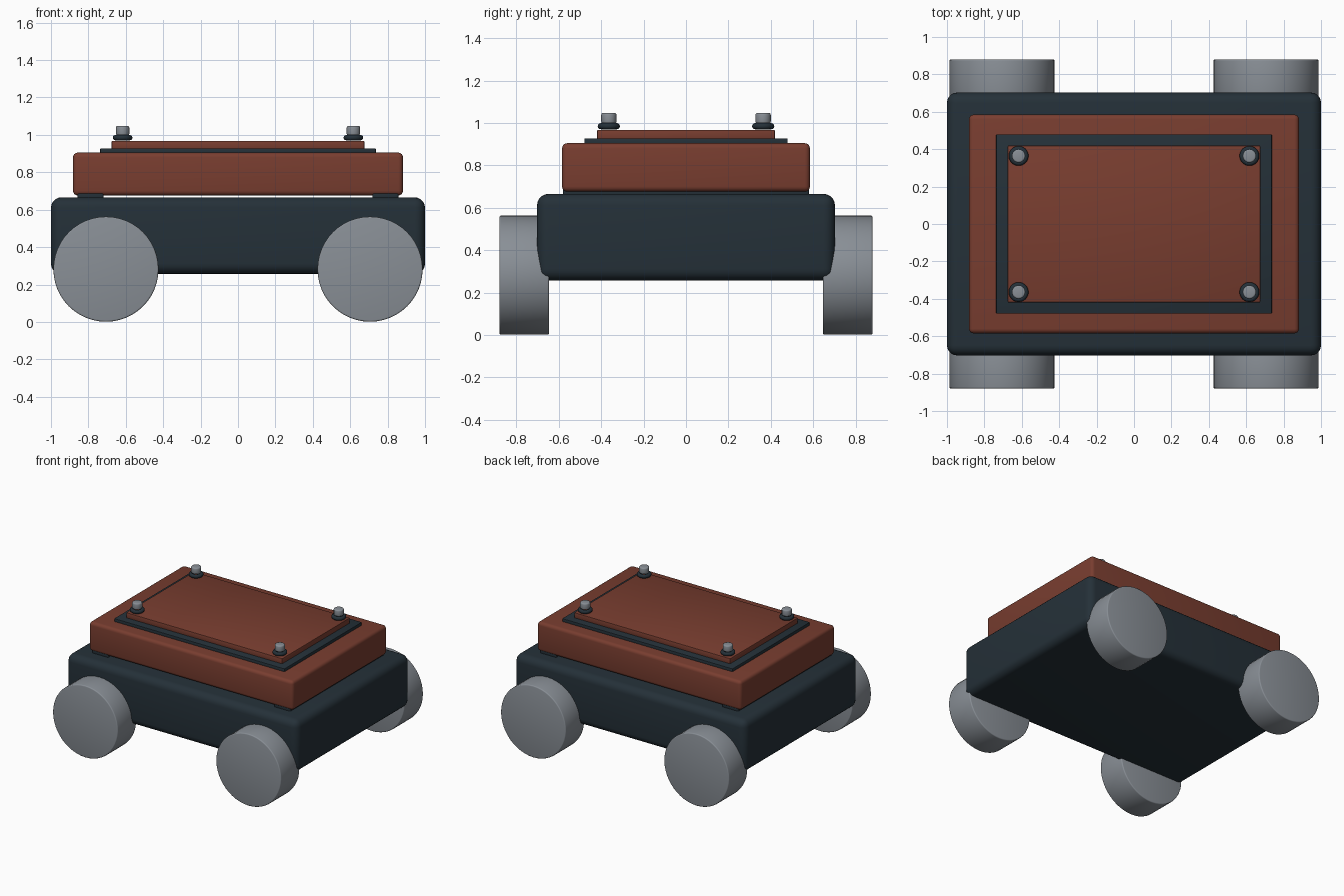
import bpy, math

if "Cube" in bpy.data.objects:
    bpy.data.objects.remove(bpy.data.objects["Cube"])


def material(name, rgb):
    m = bpy.data.materials.new(name)
    m.diffuse_color = (*rgb, 1)
    m.use_nodes = True
    m.node_tree.nodes["Principled BSDF"].inputs["Base Color"].default_value = m.diffuse_color
    return m


NAVY = material("dark navy", (0.018, 0.030, 0.040))
RUST = material("rust red", (0.190, 0.047, 0.029))
GREY = material("steel grey", (0.250, 0.275, 0.305))


def finish(obj, name, mat, bevel=0, segments=4):
    """Name, colour, bevel and shade a part."""
    obj.name = name
    obj.data.materials.append(mat)
    if bevel:
        mod = obj.modifiers.new("rounded edges", 'BEVEL')
        mod.width, mod.segments = bevel, segments
        mod.limit_method, mod.angle_limit = 'ANGLE', math.radians(40)
        bpy.ops.object.modifier_apply(modifier=mod.name)
    bpy.ops.object.shade_smooth_by_angle(angle=math.radians(35))
    return obj


def box(name, mat, half_x, half_y, z0, z1, bevel=0, segments=4, x=0):
    bpy.ops.mesh.primitive_cube_add(size=2, location=(x, 0, (z0 + z1) / 2))
    obj = bpy.context.object
    obj.scale = (half_x, half_y, (z1 - z0) / 2)
    bpy.ops.object.transform_apply(location=False, rotation=False, scale=True)
    return finish(obj, name, mat, bevel, segments)


def cylinder(name, mat, radius, depth, loc, bevel, sides, rot=(0, 0, 0)):
    bpy.ops.mesh.primitive_cylinder_add(vertices=sides, radius=radius, depth=depth,
                                        location=loc, rotation=rot)
    return finish(bpy.context.object, name, mat, bevel, 3)


# Chassis, deck and stacked lid plates
box("chassis", NAVY, 1.0, 0.703, 0.257, 0.666, 0.055, 5)
box("deck", RUST, 0.882, 0.585, 0.676, 0.905, 0.025)
box("gasket_plate", NAVY, 0.737, 0.479, 0.89, 0.928, 0.004, 2)
box("lid_panel", RUST, 0.675, 0.419, 0.92, 0.968, 0.004, 2)

for sx, side in ((-1, "left"), (1, "right")):
    # Mounting rail between chassis and deck
    box(f"{side}_rail", NAVY, 0.07, 0.58, 0.655, 0.698, 0.01, 3, x=sx * 0.788)
    for sy, end in ((-1, "front"), (1, "back")):
        # Wheel
        cylinder(f"{end}_{side}_wheel", GREY, 0.281, 0.234,
                 (sx * 0.706, sy * 0.763, 0.282), 0.008, 48, (math.pi / 2, 0, 0))
        # Rubber washer and bolt head
        x, y = sx * 0.617, sy * 0.364
        bpy.ops.mesh.primitive_torus_add(major_radius=0.038, minor_radius=0.0145,
                                         major_segments=32, minor_segments=12,
                                         location=(x, y, 0.985))
        finish(bpy.context.object, f"{end}_{side}_washer", NAVY)
        cylinder(f"{end}_{side}_bolt", GREY, 0.036, 0.05, (x, y, 1.0225), 0.009, 24)
